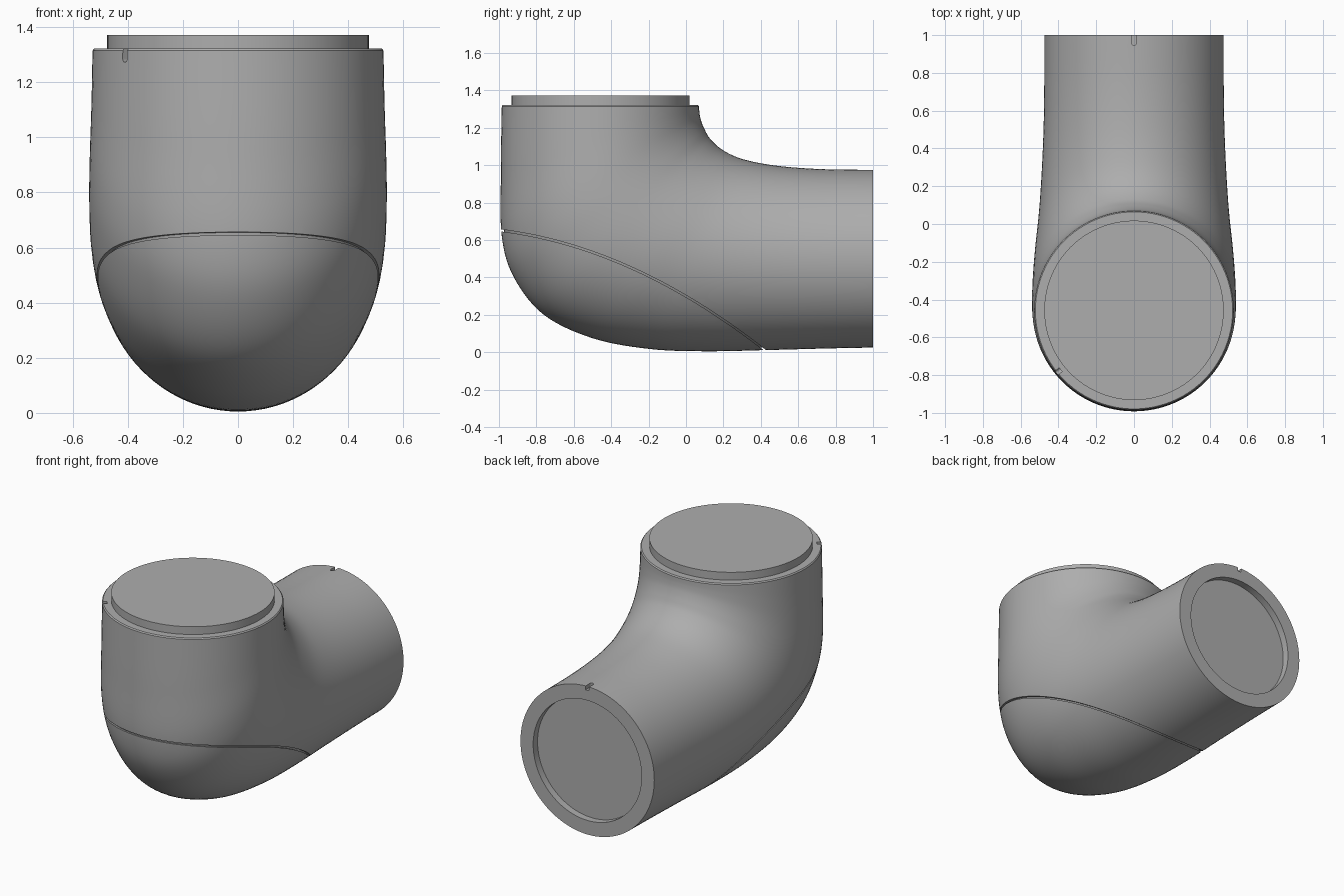
import bpy, bmesh, math
from mathutils import Matrix, Vector

cube = bpy.data.objects.get("Cube")
if cube:
    bpy.data.objects.remove(cube, do_unlink=True)

grey = bpy.data.materials.new("plain_grey")
grey.use_nodes = True
COLOUR = (0.42, 0.42, 0.42, 1)
grey.diffuse_color = COLOUR
grey.node_tree.nodes["Principled BSDF"].inputs["Base Color"].default_value = COLOUR

# Elbow stations: inner bend y, z, outer bend y, z, half width
STATIONS = [Vector(r) for r in (
    (1, .975, 1, .025, .475), (.75, .978, .75, .02, .475),
    (.55, .99, .45, .012, .479), (.4, 1.01, .1, .005, .49),
    (.28, 1.04, -.2, .018, .505), (.19, 1.085, -.5, .075, .525),
    (.13, 1.14, -.76, .2, .537), (.1, 1.19, -.92, .4, .54),
    (.08, 1.24, -.985, .62, .538), (.072, 1.28, -.99, .95, .532),
    (.07, 1.315, -.985, 1.315, .528))]
SIDES = 96
TOP_Y = -.457


def station(t):
    """Smooth curve through the stations."""
    i = min(int(t), len(STATIONS) - 2)
    f = t - i
    a, b, c, d = (STATIONS[max(0, min(len(STATIONS) - 1, i + k))] for k in (-1, 0, 1, 2))
    m, n = (c - a) / 2, (d - b) / 2
    return b + m * f + (3 * (c - b) - 2 * m - n) * f ** 2 + (2 * (b - c) + m + n) * f ** 3


def finish(name, bm):
    bmesh.ops.recalc_face_normals(bm, faces=bm.faces)
    mesh = bpy.data.meshes.new(name)
    bm.to_mesh(mesh)
    bm.free()
    mesh.materials.append(grey)
    obj = bpy.data.objects.new(name, mesh)
    bpy.context.collection.objects.link(obj)
    return obj


def elbow(name, start, end, shrink=0, rim=False):
    """Loft of elliptical sections along the bend."""
    bm = bmesh.new()
    steps = round((end - start) * 7)
    sections = [(station(start + (end - start) * i / steps), shrink) for i in range(steps + 1)]
    if rim:
        top = STATIONS[-1].copy()
        top[1] = top[3] = 1.322
        sections.append((top, .006))
    rings = []
    for s, inset in sections:
        inner, outer = Vector((0, s[0], s[1])), Vector((0, s[2], s[3]))
        mid, arm = (inner + outer) / 2, (inner - outer) / 2
        arm *= 1 - inset / arm.length
        ring = []
        for k in range(SIDES):
            a = math.tau * k / SIDES
            ring.append(bm.verts.new(mid + arm * math.cos(a) + Vector((s[4] - inset, 0, 0)) * math.sin(a)))
        rings.append(ring)
    for lower, upper in zip(rings, rings[1:]):
        for k in range(SIDES):
            j = (k + 1) % SIDES
            bm.faces.new((lower[k], lower[j], upper[j], upper[k]))
    bm.faces.new(rings[0])
    bm.faces.new(rings[-1])
    return finish(name, bm)


def cylinder(name, radius, depth, matrix, sides=SIDES):
    bm = bmesh.new()
    bmesh.ops.create_cone(bm, cap_ends=True, segments=sides, radius1=radius,
                          radius2=radius, depth=depth, matrix=matrix)
    return finish(name, bm)


def seam_cutter(name, drop):
    """Everything below the curved seam."""
    bm = bmesh.new()
    ys = [-1.2 + 1.8 * i / 36 for i in range(37)]
    pts = [(y, .658 - .283 * (y + 1) - .233 * (y + 1) * (y + .3) - drop) for y in ys]
    pts += [(ys[-1], -1), (ys[0], -1)]
    face = bm.faces.new([bm.verts.new((-1, y, z)) for y, z in pts])
    moved = bmesh.ops.extrude_face_region(bm, geom=[face])["geom"]
    bmesh.ops.translate(bm, vec=(2, 0, 0), verts=[v for v in moved if isinstance(v, bmesh.types.BMVert)])
    return finish(name, bm)


def slot(name, matrix):
    """Round-ended notch: local x is depth, local z runs to the open end."""
    bm = bmesh.new()
    outline = [(.0125 * math.cos(a), .0125 * math.sin(a))
               for a in (math.pi + math.pi * i / 10 for i in range(11))]
    outline += [(.0125, .1), (-.0125, .1)]
    face = bm.faces.new([bm.verts.new((-.025, y, z)) for y, z in outline])
    moved = bmesh.ops.extrude_face_region(bm, geom=[face])["geom"]
    bmesh.ops.translate(bm, vec=(.08, 0, 0), verts=[v for v in moved if isinstance(v, bmesh.types.BMVert)])
    bm.transform(matrix)
    return finish(name, bm)


def cut(obj, cutter, operation="DIFFERENCE"):
    cutter.hide_render = True
    mod = obj.modifiers.new("cut", "BOOLEAN")
    mod.operation, mod.solver, mod.object = operation, "EXACT", cutter
    bpy.context.view_layer.objects.active = obj
    bpy.ops.object.modifier_apply(modifier=mod.name)
    bpy.data.objects.remove(cutter, do_unlink=True)


# Main pipe, lower cap and the core behind the seam
body = elbow("elbow_body", 0, 10, rim=True)
cap = elbow("lower_cap", 0, 10, rim=True)
core = elbow("inner_core", 1, 9, shrink=.015)
cut(body, seam_cutter("body_cutter", 0))
cut(cap, seam_cutter("cap_cutter", .011), "INTERSECT")

# Socket in the back end
turn = Matrix.Rotation(math.pi / 2, 4, "X")
cut(body, cylinder("socket_cutter", .385, .09, Matrix.Translation((0, 1, .5)) @ turn))

# Alignment notches at the top rim and the back rim
angle = math.radians(219)
cut(body, slot("top_notch", Matrix.Translation((.525 * math.cos(angle), TOP_Y + .525 * math.sin(angle), 1.285))
               @ Matrix.Rotation(angle, 4, "Z")))
back = Matrix(((0, 1, 0, 0), (0, 0, 1, .958), (1, 0, 0, .975), (0, 0, 0, 1)))
cut(body, slot("back_notch", back))

# Raised disc on the top
disc = cylinder("top_disc", .475, .07, Matrix.Translation((0, TOP_Y, 1.337)))

for obj in (body, cap, core, disc):
    bpy.ops.object.select_all(action="DESELECT")
    obj.select_set(True)
    bpy.context.view_layer.objects.active = obj
    bpy.ops.object.shade_smooth_by_angle(angle=math.radians(30))
